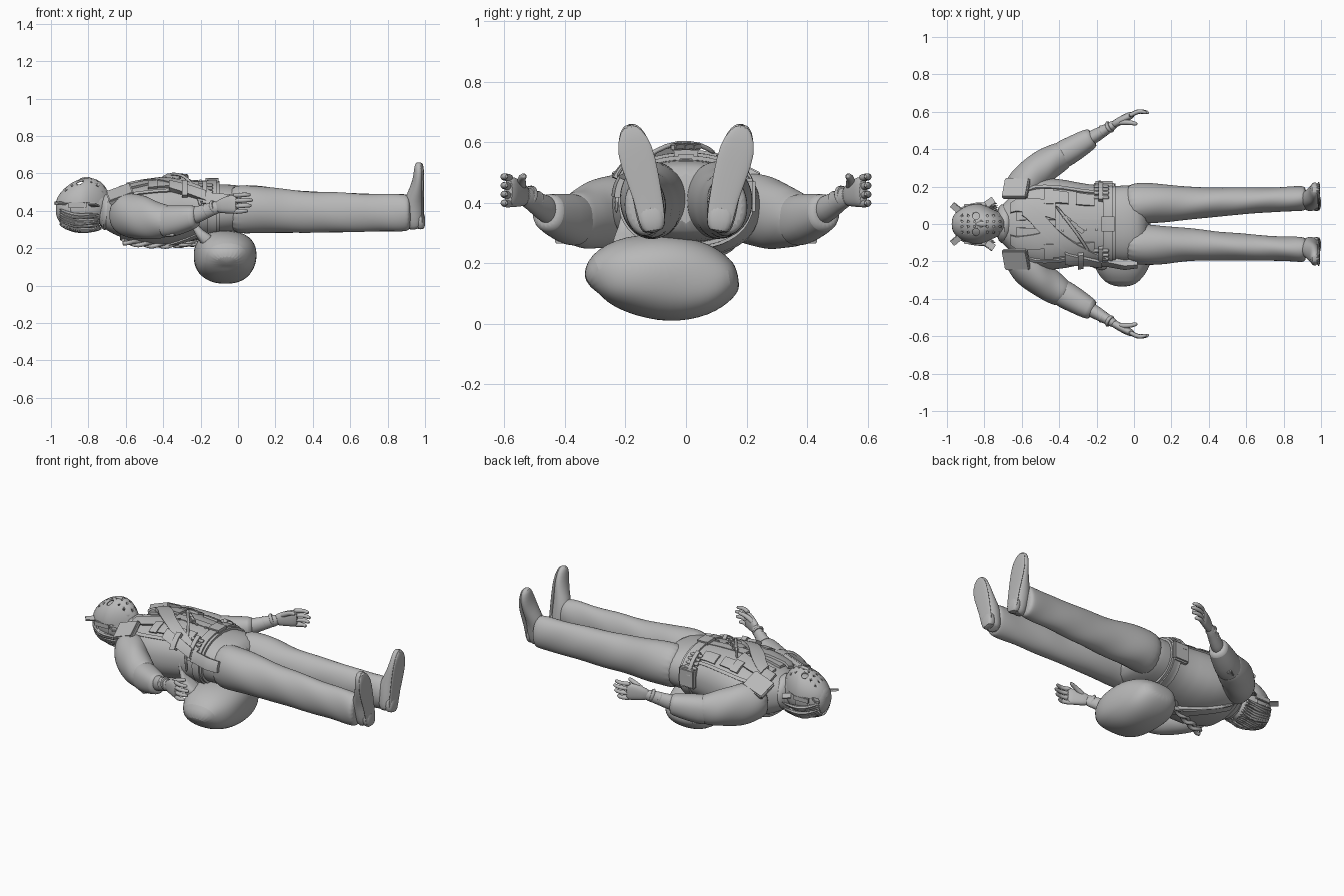
import bpy, bmesh, random
from math import sin, cos, pi, radians
from mathutils import Vector as V

random.seed(4)
if "Cube" in bpy.data.objects:
    bpy.data.objects.remove(bpy.data.objects["Cube"])

clay = bpy.data.materials.new("plain_grey")
clay.use_nodes = True
GREY = (0.48, 0.48, 0.48, 1)
clay.diffuse_color = GREY
clay.node_tree.nodes["Principled BSDF"].inputs["Base Color"].default_value = GREY


def finish(name, bm, angle=40, sub=0):
    """Turn a bmesh into a shaded object."""
    bmesh.ops.recalc_face_normals(bm, faces=bm.faces)
    me = bpy.data.meshes.new(name)
    bm.to_mesh(me)
    bm.free()
    ob = bpy.data.objects.new(name, me)
    bpy.context.collection.objects.link(ob)
    me.materials.append(clay)
    if sub:
        ob.modifiers.new("smooth", "SUBSURF").levels = sub
        ob.modifiers["smooth"].render_levels = sub
    bpy.ops.object.select_all(action="DESELECT")
    bpy.context.view_layer.objects.active = ob
    ob.select_set(True)
    bpy.ops.object.shade_smooth_by_angle(angle=radians(angle))
    return ob


def power(v, p):
    return abs(v) ** p * (1 if v > 0 else -1)


def loft(name, rows, up=(0, 0, 1), n=20, p=1, wrinkle=0, sub=1, s=1):
    """Skin rows of (x, y, z, half width, half height); s=-1 mirrors in y."""
    bm = bmesh.new()
    c = [V((r[0], r[1] * s, r[2])) for r in rows]
    rings = []
    for i, r in enumerate(rows):
        t = (c[min(i + 1, len(c) - 1)] - c[max(i - 1, 0)]).normalized()
        side = V(up).cross(t).normalized()
        top = t.cross(side)
        ring = []
        for k in range(n):
            a = 2 * pi * k / n
            w = 1 + wrinkle * sin(3 * a * s + i * 2.2)
            ring.append(bm.verts.new(c[i] + side * r[3] * w * power(cos(a), p)
                                     + top * r[4] * w * power(sin(a), p)))
        rings.append(ring)
    for a, b in zip(rings, rings[1:]):
        for k in range(n):
            bm.faces.new((a[k], a[k - 1], b[k - 1], b[k]))
    bm.faces.new(rings[0])
    bm.faces.new(rings[-1])
    return finish(name, bm, sub=sub)


def cord(name, pts, r, n=8, up=(0, 0, 1)):
    return loft(name, [(*q, r, r) for q in pts], up=up, n=n)


# Torso outline: x, centre height, half width, half depth
BODY = [(-.75, .395, .065, .07), (-.69, .39, .11, .095), (-.63, .385, .19, .13),
        (-.52, .385, .235, .152), (-.4, .39, .23, .163), (-.25, .4, .2, .15),
        (-.15, .405, .195, .138), (-.05, .405, .212, .138), (.03, .41, .2, .125), (.08, .415, .15, .09)]
loft("torso", [(x, 0, z, w, h) for x, z, w, h in BODY], n=32, p=.88)


def skin(x, deg, off=.01):
    """Point on the torso; 0 degrees is the +y side and 90 is the chest."""
    for a, b in zip(BODY, BODY[1:]):
        if x <= b[0]:
            break
    f = (x - a[0]) / (b[0] - a[0])
    z, w, h = (a[i] + (b[i] - a[i]) * f for i in (1, 2, 3))
    t = radians(deg)
    return V((x, (w + off) * power(cos(t), .88), z + (h + off) * power(sin(t), .88)))


def patch(name, xa, xb, a0, a1, off=.012, thick=.014, lean=0, nx=8, na=10):
    """Cloth panel over the torso; lean shifts the angle along its length."""
    bm = bmesh.new()
    layers = []
    for o in (off - thick, off):
        layers.append([[bm.verts.new(skin(xa + (xb - xa) * i / nx,
                        a0 + (a1 - a0) * j / na + lean * i / nx, o))
                        for j in range(na + 1)] for i in range(nx + 1)])
    for g in layers:
        for i in range(nx):
            for j in range(na):
                bm.faces.new((g[i][j], g[i + 1][j], g[i + 1][j + 1], g[i][j + 1]))
    lo, hi = layers
    for i in range(nx):
        for j in (0, na):
            bm.faces.new((lo[i][j], lo[i + 1][j], hi[i + 1][j], hi[i][j]))
    for j in range(na):
        for i in (0, nx):
            bm.faces.new((lo[i][j], lo[i][j + 1], hi[i][j + 1], hi[i][j]))
    return finish(name, bm)


def block(name, loc, size, rot=(0, 0, 0)):
    bm = bmesh.new()
    bmesh.ops.create_cube(bm, size=1)
    bmesh.ops.scale(bm, vec=size, verts=bm.verts)
    bmesh.ops.bevel(bm, geom=bm.edges, offset=min(size) * .2, segments=2, affect="EDGES")
    ob = finish(name, bm)
    ob.location, ob.rotation_euler = loc, rot
    return ob


# Vest, belt, collar and front details
patch("vest", -.63, -.1, 94, 446, na=48)
patch("belt", -.165, -.115, 0, 360, .022, na=48)
patch("front_placket", -.42, -.1, 85, 95, .016)
patch("belt_buckle", -.175, -.105, 82, 98, .032, .02)
for k in range(4):
    block("button", skin(-.38 + k * .06, 96, .017), (.014, .014, .01))
for s, tag in ((1, "left"), (-1, "right")):
    m = lambda d: 90 - s * (90 - d)
    patch(tag + "_lapel", -.66, -.42, m(52), m(72), .024, lean=s * 14)
    patch(tag + "_chest_pocket", -.46, -.35, m(48), m(66), .024)
    patch(tag + "_pocket_flap", -.48, -.43, m(46), m(68), .03)
    patch(tag + "_vest_strap", -.58, -.16, m(36), m(42), .02)
    patch(tag + "_waist_pocket", -.31, -.21, m(46), m(66), .022)
    block(tag + "_shoulder_flap", (-.63, s * .19, .49), (.14, .12, .03), (s * -.5, -.35, 0))
    # Cartridges in loops
    for k in range(5):
        q = skin(-.17, m(16 + k * 9), .022)
        cord(tag + "_cartridge", [q + V((d, 0, 0)) for d in (-.045, -.04, .03, .036)], .011)
    patch(tag + "_cartridge_loop", -.19, -.165, m(10), m(58), .038, .03)

# Neck scarf and diagonal bandolier
loft("neck", [(-.8, 0, .4, .06, .07), (-.7, 0, .395, .075, .08)])
loft("collar", [(-.735, 0, .4, .085, .085), (-.71, 0, .4, .105, .105), (-.67, 0, .39, .12, .11)], wrinkle=.05)
patch("bandolier_front", -.6, -.14, 60, 80, .03, .02, lean=85, nx=20, na=4)
patch("bandolier_back", -.6, -.2, 300, 314, .02, lean=-75, nx=20, na=4)
patch("sheath", -.37, -.17, 124, 142, .045, .035, lean=24)
patch("sheath_band", -.3, -.27, 128, 158, .052, .03)
cord("chest_cord", [(-.42, .1, .56), (-.38, .05, .595), (-.32, -.03, .6), (-.27, -.1, .575),
                    (-.23, -.17, .52), (-.2, -.23, .44), (-.19, -.23, .36)], .009)
for k in range(3):
    block("chest_tool", (-.36 + k * .035, .03 - k * .03, .585), (.05, .024, .024), (0, .1, -.6))
block("belt_pouch", (-.16, .205, .42), (.11, .05, .12))
patch("hip_holster", -.17, .02, 150, 172, .035, .035, lean=6)

# Braided ropes on the back
for k in (-1, 1):
    cord("back_rope", [(-.62 + i * .022, -.16 + i * .011 + .02 * k * sin(i * .9),
                        .235 - .018 * sin(i * pi / 20) + .01 * k * cos(i * .9)) for i in range(21)], .013)
cord("back_cord", [(-.6, .17, .27), (-.5, .12, .225), (-.35, .02, .215), (-.2, -.1, .22)], .012)

# Slung sack
loft("sack", [(-.06, -.315, .12, .05, .035), (-.06, -.295, .15, .115, .085), (-.065, -.2, .165, .165, .132),
              (-.07, -.05, .152, .172, .15), (-.075, .08, .142, .155, .122),
              (-.075, .15, .155, .115, .07), (-.075, .172, .16, .06, .035)], p=.85, wrinkle=.04, sub=2)
loft("sack_neck", [(-.14, -.19, .22, .07, .05), (-.21, -.2, .28, .04, .022), (-.25, -.18, .35, .03, .014),
                   (-.27, -.2, .42, .03, .01)], p=.7)

# Limbs, mirrored
for s, tag in ((1, "left"), (-1, "right")):
    loft(tag + "_trouser_leg", [
        (-.06, .1, .405, .11, .132), (.05, .112, .41, .112, .13), (.15, .112, .405, .105, .126),
        (.25, .11, .398, .093, .118), (.35, .112, .394, .085, .112), (.45, .118, .392, .078, .11),
        (.55, .122, .392, .075, .108), (.65, .127, .39, .07, .103), (.75, .13, .39, .066, .101),
        (.83, .133, .39, .067, .102), (.9, .137, .39, .069, .1), (.925, .138, .39, .06, .09)],
        wrinkle=.03, sub=2, s=s)
    loft(tag + "_boot", [(.95, .105, .305, .03, .03), (.945, .11, .32, .045, .045), (.94, .12, .38, .05, .055),
                         (.938, .13, .44, .05, .055), (.95, .145, .49, .052, .044), (.963, .16, .55, .056, .033),
                         (.967, .175, .6, .052, .028), (.967, .183, .64, .038, .024), (.965, .187, .66, .016, .014)],
         up=(1, 0, 0), s=s)
    loft(tag + "_boot_sole", [(.987, .105, .305, .03, .008), (.987, .112, .34, .046, .008), (.987, .125, .42, .047, .008),
                              (.988, .16, .54, .062, .008), (.988, .178, .61, .054, .008),
                              (.98, .187, .658, .018, .008)], up=(1, 0, 0), p=.8, s=s)
    loft(tag + "_boot_heel", [(.975, .105, .3, .034, .025), (.975, .112, .34, .046, .025),
                              (.975, .12, .395, .044, .025)], up=(1, 0, 0), p=.7, s=s)
    loft(tag + "_sleeve", [(-.65, .13, .395, .07, .09), (-.6, .19, .385, .1, .118), (-.55, .25, .37, .1, .122),
                           (-.5, .295, .36, .092, .115), (-.45, .33, .35, .088, .104), (-.4, .36, .345, .08, .092),
                           (-.35, .39, .35, .064, .076)], wrinkle=.04, sub=2, s=s)
    loft(tag + "_cuff", [(-.41, .352, .34, .05, .06), (-.4, .36, .34, .078, .092), (-.32, .405, .35, .07, .08),
                         (-.225, .462, .37, .058, .062), (-.22, .464, .37, .045, .05)], p=.9, s=s)
    loft(tag + "_forearm", [(-.28, .43, .36, .04, .05), (-.2, .475, .385, .037, .044), (-.14, .512, .41, .027, .034),
                            (-.09, .54, .425, .025, .036)], s=s)
    for x in (-.165, -.13):
        loft(tag + "_wristband", [(x - .012, .49 + (x + .165) * .6, .397 + (x + .165) * .5, .037, .043),
                                  (x + .012, .506 + (x + .165) * .6, .408 + (x + .165) * .5, .035, .041)], s=s)
    loft(tag + "_palm", [(-.12, .525, .418, .02, .03), (-.08, .548, .428, .022, .042), (-.03, .575, .436, .022, .052),
                         (0, .59, .436, .017, .05)], p=.85, s=s)
    for k in range(4):
        z, long = .395 + k * .029, (.045, .065, .072, .06)[k]
        loft(tag + "_finger", [(-.03, .575, z, .013, .014), (.01, .598, z + .002, .013, .013),
                               (long * .6, .604, z + .004, .012, .012), (long, .596, z + .004, .011, .011),
                               (long + .008, .592, z + .004, .005, .005)], n=10, s=s)
    loft(tag + "_thumb", [(-.09, .54, .445, .016, .016), (-.05, .545, .47, .016, .016), (-.015, .542, .483, .013, .013),
                          (.012, .535, .488, .011, .011), (.018, .534, .488, .005, .005)], n=10, s=s)
    block(tag + "_cuff_buckle", (-.36, s * .41, .275), (.05, .03, .02), (0, 0, s * .5))

# Head
loft("head", [(-.975, 0, .42, .03, .04), (-.955, 0, .42, .065, .08), (-.9, 0, .415, .093, .118),
              (-.83, 0, .415, .1, .128), (-.77, 0, .43, .088, .11), (-.72, 0, .465, .06, .07),
              (-.7, 0, .475, .035, .04)], sub=2)

# Face mask with pierced holes
bm = bmesh.new()
bmesh.ops.create_uvsphere(bm, u_segments=40, v_segments=24, radius=1)
bmesh.ops.bisect_plane(bm, geom=bm.verts[:] + bm.edges[:] + bm.faces[:], plane_co=(0, 0, .12),
                       plane_no=(0, 0, 1), clear_inner=True)
for v in bm.verts:
    taper = 1 - .32 * max(0, v.co.x)
    v.co = V((-.828 + v.co.x * .148, v.co.y * .108 * taper, .425 + v.co.z * .148 + .03 * v.co.x * v.co.z))
mask = finish("face_mask", bm)
shell = mask.modifiers.new("shell", "SOLIDIFY")
shell.thickness = .01
bm = bmesh.new()
HOLES = [(-.845, .043, .019)] + [(-.92 + .034 * i, .014 + .03 * j, .0055)
                                 for i in range(7) for j in range(2) if not (i in (2, 3) and j)]
for x, y, r in HOLES:
    for s in (1, -1):
        g = bmesh.ops.create_cone(bm, cap_ends=True, segments=12, radius1=r, radius2=r, depth=.14)
        bmesh.ops.translate(bm, verts=g["verts"], vec=(x, y * s, .57))
cutter = finish("hole_cutter", bm)
cutter.hide_render = True
cut = mask.modifiers.new("holes", "BOOLEAN")
cut.object, cut.solver = cutter, "EXACT"
bpy.context.view_layer.objects.active = mask
bpy.ops.object.modifier_apply(modifier="shell")
bpy.ops.object.modifier_apply(modifier="holes")
bpy.data.objects.remove(cutter)
loft("mask_nose", [(-.85, 0, .567, .01, .006), (-.81, 0, .575, .014, .01), (-.785, 0, .57, .018, .01)], n=12)

# Mask straps, strap ends and loose hair
for x, w in ((-.9, .103), (-.82, .108)):
    loft("head_strap", [(x - .014, 0, .405, w, .118), (x + .014, 0, .405, w + .003, .122)], n=28)
for s in (1, -1):
    block("strap_buckle", (-.86, s * .1, .43), (.1, .014, .03))
    block("strap_end_crown", (-.95, s * .085, .44), (.06, .035, .012), (.3, 0, s * -.7))
    block("strap_end_jaw", (-.77, s * .115, .43), (.05, .04, .012), (-.3, 0, s * .6))
for k in range(22):
    a = radians(195 + k * 7.2)
    y, z = .1 * cos(a), .4 + .11 * sin(a)
    j = random.uniform(-.015, .015)
    loft("hair_lock", [(-.96, y * .6, z + .04, .01, .01), (-.88, y + j, z, .016, .013),
                       (-.8, y * 1.08, z - j, .015, .012), (-.73 + j, y * 1.1 + j, z + .01, .004, .004)], n=6)
